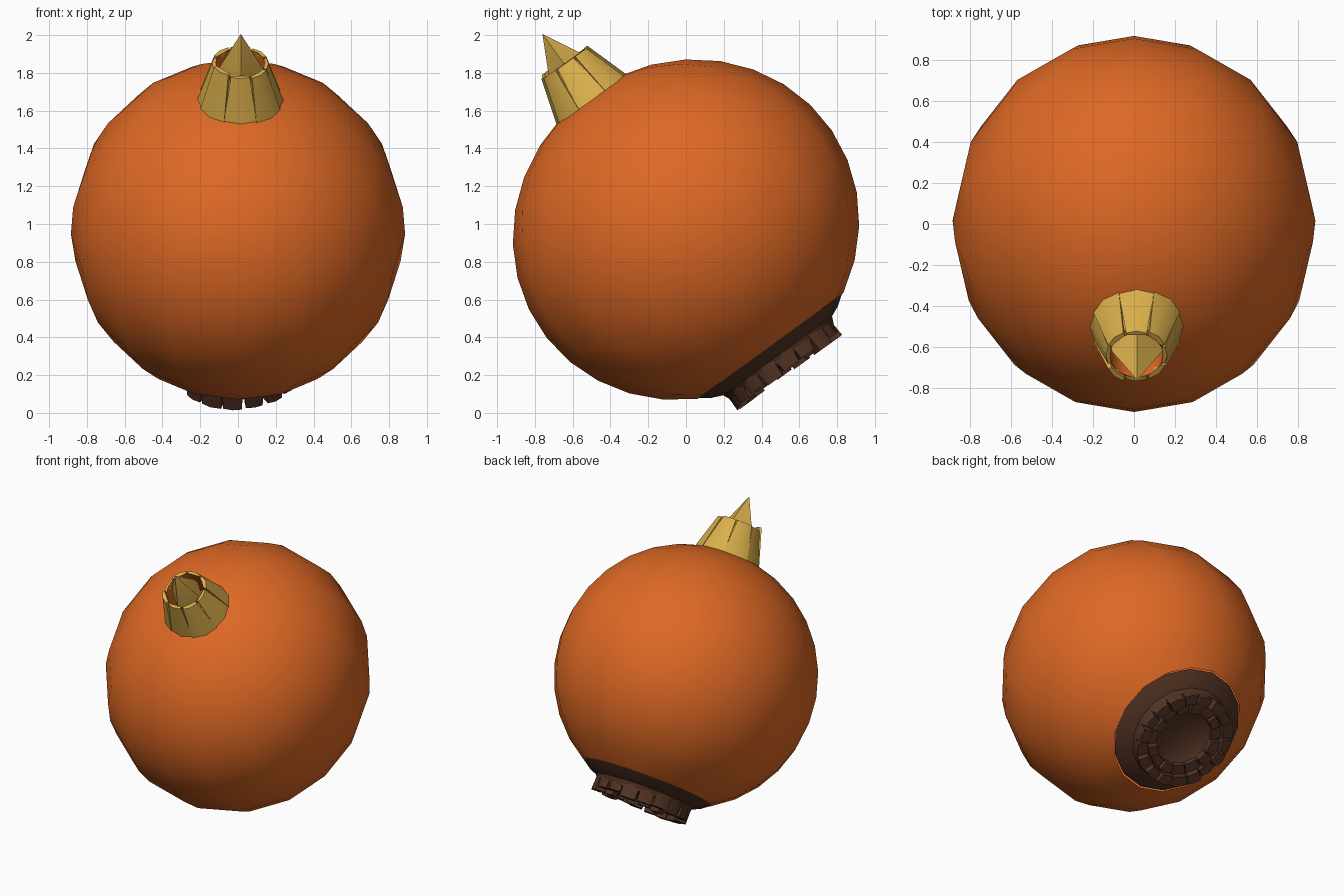
import bpy, bmesh, math, random
from mathutils import Matrix

if "Cube" in bpy.data.objects:
    bpy.data.objects.remove(bpy.data.objects["Cube"])

random.seed(4)
# Fruit frame: local z runs along the stem axis, leaning to the front
FRAME = Matrix.Translation((0, 0, 0.97)) @ Matrix.Rotation(math.radians(36), 4, 'X')


def material(name, rgb):
    m = bpy.data.materials.new(name)
    m.diffuse_color = (*rgb, 1)
    m.use_nodes = True
    m.node_tree.nodes["Principled BSDF"].inputs["Base Color"].default_value = m.diffuse_color
    return m


ORANGE = material("orange skin", (0.73, 0.14, 0.018))
GOLD = material("gold stem", (0.70, 0.43, 0.07))
BROWN = material("dark brown base", (0.085, 0.033, 0.017))


def finish(bm, name, mat, angle=35, shift=(0, 0, 0)):
    bmesh.ops.recalc_face_normals(bm, faces=bm.faces)
    me = bpy.data.meshes.new(name)
    bm.to_mesh(me)
    bm.free()
    me.transform(FRAME @ Matrix.Translation(shift))
    me.materials.append(mat)
    ob = bpy.data.objects.new(name, me)
    bpy.context.collection.objects.link(ob)
    bpy.ops.object.select_all(action='DESELECT')
    ob.select_set(True)
    bpy.context.view_layer.objects.active = ob
    bpy.ops.object.shade_smooth_by_angle(angle=math.radians(angle))
    return ob


def lathe(name, profile, segs, mat, sy=1.0, angle=35, shift=(0, 0, 0)):
    """Spin (radius, height) points around local z; radius 0 makes a pole."""
    bm = bmesh.new()
    rings = []
    for r, z in profile:
        n = segs if r > 1e-5 else 1
        rings.append([bm.verts.new((r * math.cos(2 * math.pi * i / segs),
                                    r * sy * math.sin(2 * math.pi * i / segs), z))
                      for i in range(n)])
    for a, b in zip(rings, rings[1:]):
        for i in range(segs):
            j = (i + 1) % segs
            loop = [a[i % len(a)], a[j % len(a)], b[j % len(b)], b[i % len(b)]]
            bm.faces.new(list(dict.fromkeys(loop)))
    return finish(bm, name, mat, angle, shift)


def wedge(bm, a, half, z0, z1, lo, hi, half_top=None):
    """Curved block: lo and hi are (inner, outer) radii at heights z0 and z1."""
    half_top = half if half_top is None else half_top
    rows = []
    for z, (ri, ro), h in ((z0, lo, half), (z1, hi, half_top)):
        rows.append([bm.verts.new((r * math.cos(t), r * math.sin(t), z))
                     for r, t in ((ri, a - h), (ro, a - h), (ro * 1.02, a),
                                  (ro, a + h), (ri, a + h))])
    bm.faces.new(rows[0])
    bm.faces.new(rows[1])
    for i in range(5):
        j = (i + 1) % 5
        bm.faces.new([rows[0][i], rows[0][j], rows[1][j], rows[1][i]])


# Fruit body, slightly stretched, stopping where the base cap begins
R, SY = 0.885, 0.934 / 0.885
CUT = math.radians(149.3)
body = [(R * math.sin(CUT * i / 13), R * math.cos(CUT * i / 13)) for i in range(14)]
body[0] = (0, R)
lathe("fruit_body", body, 16, ORANGE, SY, 60)

# Brown cap that closes the bottom, with a shallow central dish
lathe("base_cap", [body[-1], (0.40, -0.80), (0.345, -0.825), (0.325, -0.87),
                   (0.22, -0.885), (0.19, -0.86), (0.11, -0.835), (0, -0.825)],
      16, BROWN, 1.0 + (SY - 1) * 0.6, 40)

# Two rings of uneven knobs on the base
bm = bmesh.new()
for count, ri, ro, depth in ((18, 0.265, 0.335, 0.925), (15, 0.195, 0.262, 0.905)):
    for i in range(count):
        a = 2 * math.pi * (i + 0.25) / count
        d = depth + random.uniform(-0.02, 0.014)
        wedge(bm, a, math.pi / count * 0.96, -0.81, -d, (ri, ro),
              (ri + 0.008, ro + random.uniform(-0.01, 0.012)),
              math.pi / count * random.uniform(0.75, 0.98))
finish(bm, "base_knobs", BROWN, 30)

# Stem: tapered cup, orange lining, overlapping petals and a pointed core
OFF = (0.012, 0, 0)
lathe("stem_cup", [(0.222, 0.845), (0.145, 1.065), (0.135, 1.065), (0.135, 1.0)],
      16, GOLD, shift=OFF)
lathe("stem_lining", [(0.134, 0.88), (0.131, 1.09), (0.134, 1.09)], 16, ORANGE, shift=OFF)

bm = bmesh.new()
for i in range(8):
    a = 2 * math.pi * i / 8 + math.pi / 2
    t = 0.005 * (i % 2)
    wedge(bm, a, 0.40, 0.845, 1.10 + random.uniform(-0.015, 0.012),
          (0.17, 0.225 + t), (0.135, 0.147 + t), 0.35)
finish(bm, "stem_petals", GOLD, 35, OFF)

lathe("stem_spike", [(0.13, 1.0), (0.122, 1.05), (0, 1.285)], 4, GOLD, 1.0, 30,
      (0.015, -0.006, 0))
